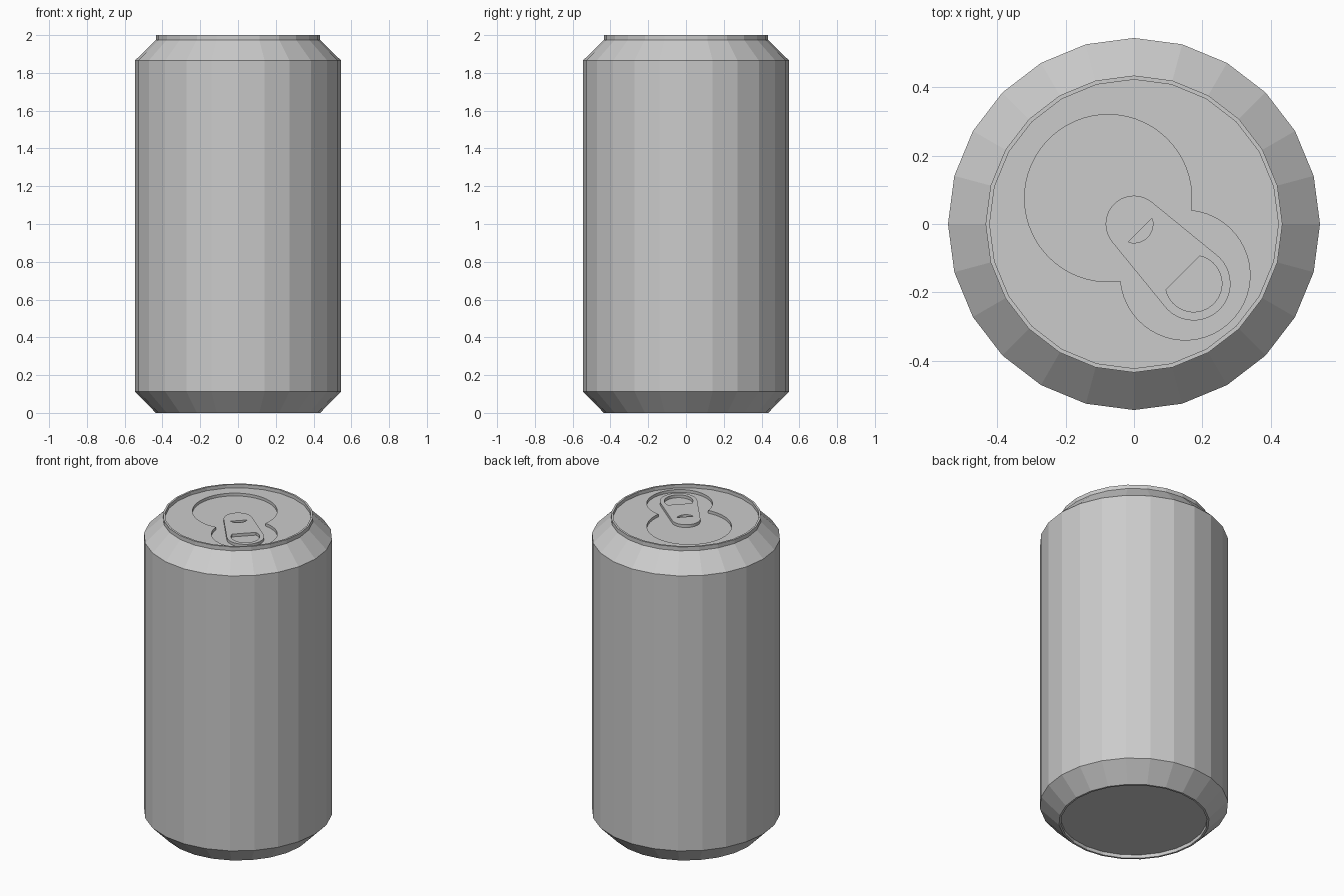
import bpy, bmesh, math
from mathutils import Matrix

cube = bpy.data.objects.get("Cube")
if cube:
    bpy.data.objects.remove(cube, do_unlink=True)

SIDES = 24
RIM_IN, LID_Z, FLOOR_Z, TAB_Z = 0.423, 1.978, 1.96, 1.978
TURN = Matrix.Rotation(-math.pi / 4, 4, "Z")   # pull tab points to +x, -y

metal = bpy.data.materials.new("bare_metal_grey")
metal.diffuse_color = (0.6, 0.6, 0.6, 1)
metal.use_nodes = True
bsdf = metal.node_tree.nodes["Principled BSDF"]
bsdf.inputs["Base Color"].default_value = (0.6, 0.6, 0.6, 1)


def finish(bm, name):
    mesh = bpy.data.meshes.new(name)
    bm.to_mesh(mesh)
    bm.free()
    mesh.materials.append(metal)
    obj = bpy.data.objects.new(name, mesh)
    bpy.context.collection.objects.link(obj)
    return obj


def arc(cx, radius, a0, a1, n, closed_circle=False):
    """Points on an arc centred on the local x axis, angles in radians."""
    steps = n if closed_circle else n - 1
    return [(cx + radius * math.cos(a0 + (a1 - a0) * i / steps),
             radius * math.sin(a0 + (a1 - a0) * i / steps)) for i in range(n)]


def plate(name, outer, holes, top, bottom, outer_wall=True):
    """Flat sheet with holes and walls dropping from its outlines."""
    bm = bmesh.new()
    loops = []
    for pts in [outer] + holes:
        vs = [bm.verts.new((x, y, top)) for x, y in pts]
        loops.append([(vs[i - 1], vs[i]) for i in range(len(vs))])
        for a, b in loops[-1]:
            bm.edges.new((a, b))
    bmesh.ops.triangle_fill(bm, edges=bm.edges[:], use_beauty=True, normal=(0, 0, 1))
    for f in bm.faces:
        f.normal_update()
        if f.normal.z < 0:
            f.normal_flip()
    # walls: the outer outline faces out, hole outlines face into the hole
    for k, loop in enumerate(loops):
        if k == 0 and not outer_wall:
            continue
        low = {a: bm.verts.new((a.co.x, a.co.y, bottom)) for a, b in loop}
        for a, b in loop:
            quad = (low[a], low[b], b, a)
            bm.faces.new(quad if k == 0 else quad[::-1])
    bmesh.ops.transform(bm, matrix=TURN, verts=bm.verts[:])
    return finish(bm, name)


# Can shell: faceted lathe with recessed base, shoulders and top rim
profile = [(RIM_IN, 0.022), (RIM_IN, 0), (0.435, 0), (0.545, 0.112), (0.545, 1.866),
           (0.435, 1.975), (0.435, 2), (RIM_IN, 2), (RIM_IN, FLOOR_Z)]
bm = bmesh.new()
rings = [[bm.verts.new((r * math.cos(math.tau * i / SIDES),
                        r * math.sin(math.tau * i / SIDES), z))
          for i in range(SIDES)] for r, z in profile]
for lo, hi in zip(rings, rings[1:]):
    for i in range(SIDES):
        bm.faces.new((lo[i - 1], lo[i], hi[i], hi[i - 1]))
bm.faces.new(rings[0][::-1])     # recessed base
bm.faces.new(rings[-1])          # floor under the lid recess
finish(bm, "can_body")

# Lid with a recess made of two merged circles
c1, r1, c2, r2 = -0.107, 0.245, 0.212, 0.19
d = c2 - c1
a = (d * d + r1 * r1 - r2 * r2) / (2 * d)
t1, t2 = math.acos(a / r1), math.acos((a - d) / r2)
recess = (arc(c1, r1, t1, math.tau - t1, 48)
          + arc(c2, r2, -t2, t2, 36)[1:-1])
rim = arc(0, RIM_IN, 0, math.tau, SIDES, True)
plate("lid", rim, [recess], LID_Z, FLOOR_Z, outer_wall=False)

# Tapered pull tab with a finger hole and a small rivet slot
TAB_LEN, SMALL, LARGE = 0.247, 0.083, 0.108
t = math.acos((SMALL - LARGE) / TAB_LEN)
outline = arc(0, SMALL, t, math.tau - t, 24) + arc(TAB_LEN, LARGE, -t, t, 28)
finger = math.acos(-0.045 / 0.083)
slot = math.acos(0.0255 / 0.0555)
plate("pull_tab", outline,
      [arc(TAB_LEN, 0.083, -finger, finger, 24), arc(0, 0.0555, -slot, slot, 14)],
      TAB_Z, FLOOR_Z)
